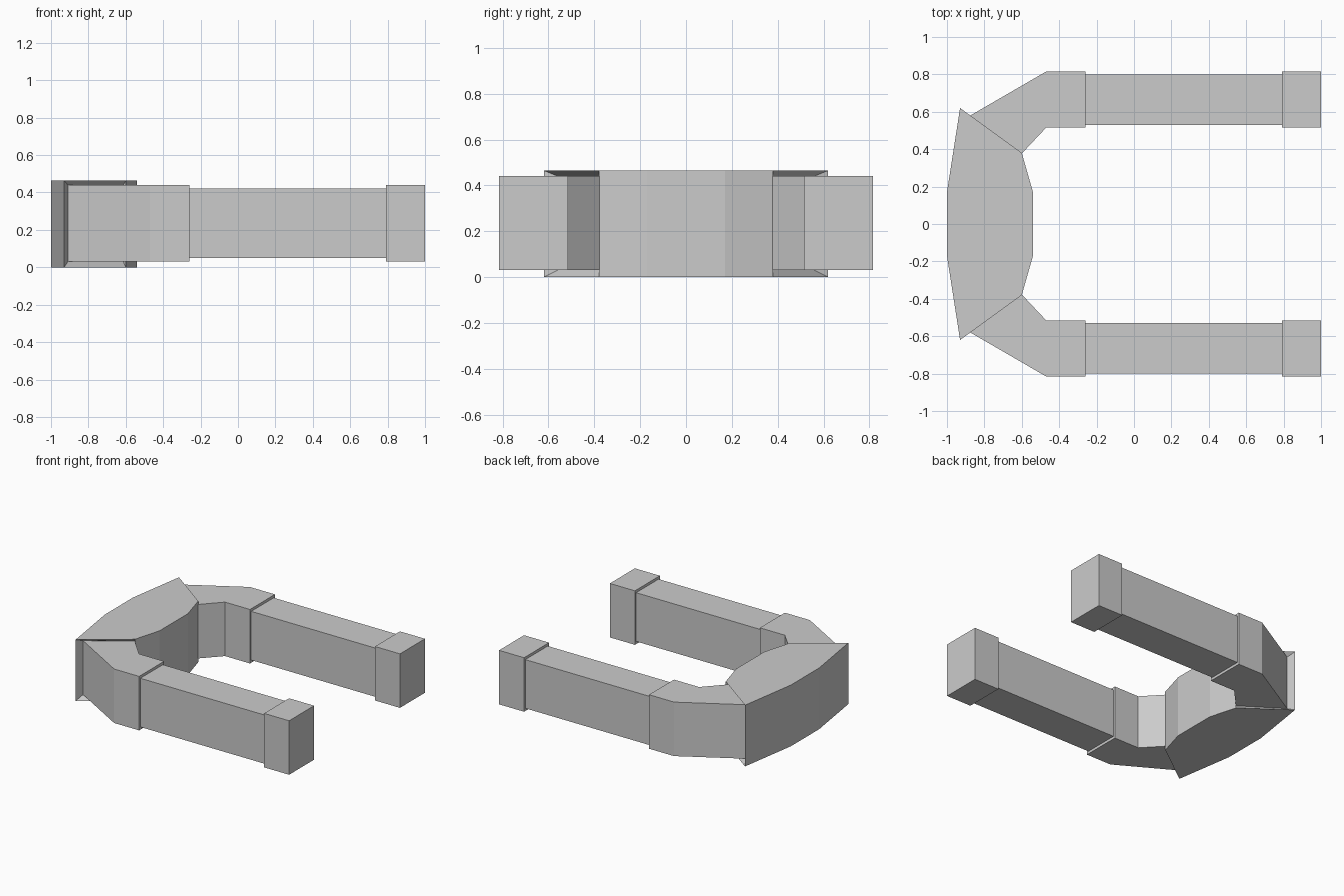
import bpy, bmesh

if "Cube" in bpy.data.objects:
    bpy.data.objects.remove(bpy.data.objects["Cube"])


def section(outer, inner, z0, z1):
    """Four-cornered cross-section between an outer and an inner plan point."""
    return [(*outer, z1), (*outer, z0), (*inner, z0), (*inner, z1)]


def loft(name, sections, cap_start=False):
    """Skin rectangular sections, then mirror across y = 0."""
    bm = bmesh.new()
    rings = [[bm.verts.new(p) for p in s] for s in sections]
    for a, b in zip(rings, rings[1:]):
        for i in range(4):
            j = (i + 1) % 4
            bm.faces.new((a[i], a[j], b[j], b[i]))
    if cap_start:
        bm.faces.new(rings[0][::-1])
    mesh = bpy.data.meshes.new(name)
    bm.to_mesh(mesh)
    bm.free()
    obj = bpy.data.objects.new(name, mesh)
    bpy.context.collection.objects.link(obj)
    mirror = obj.modifiers.new("mirror", 'MIRROR')
    mirror.use_axis = (False, True, False)
    mirror.merge_threshold = 0.001
    return obj


def thick(x):
    return section((x, 0.815), (x, 0.515), 0.03, 0.44)


def thin(x):
    return section((x, 0.80), (x, 0.53), 0.05, 0.42)


# Sloping section where the elbow tucks into the recessed end of the bend
joint = section((-0.91, 0.56), (-0.613, 0.363), 0.03, 0.44)

# Pole tips with their back step
loft("pole_tips", [thick(1.0), thick(0.79), thin(0.79)], cap_start=True)

# Straight arms
loft("arms", [thin(0.79), thin(-0.26)])

# Collars and angled elbows
loft("elbows", [thin(-0.26), thick(-0.26), thick(-0.47), joint])

# Thick central bend with undercut end recesses
loft("center_bend", [
    joint,
    section((-0.93, 0.62), (-0.60, 0.38), 0.0, 0.465),
    section((-1.0, 0.17), (-0.54, 0.17), 0.0, 0.465),
    section((-1.0, 0.0), (-0.54, 0.0), 0.0, 0.465),
])
